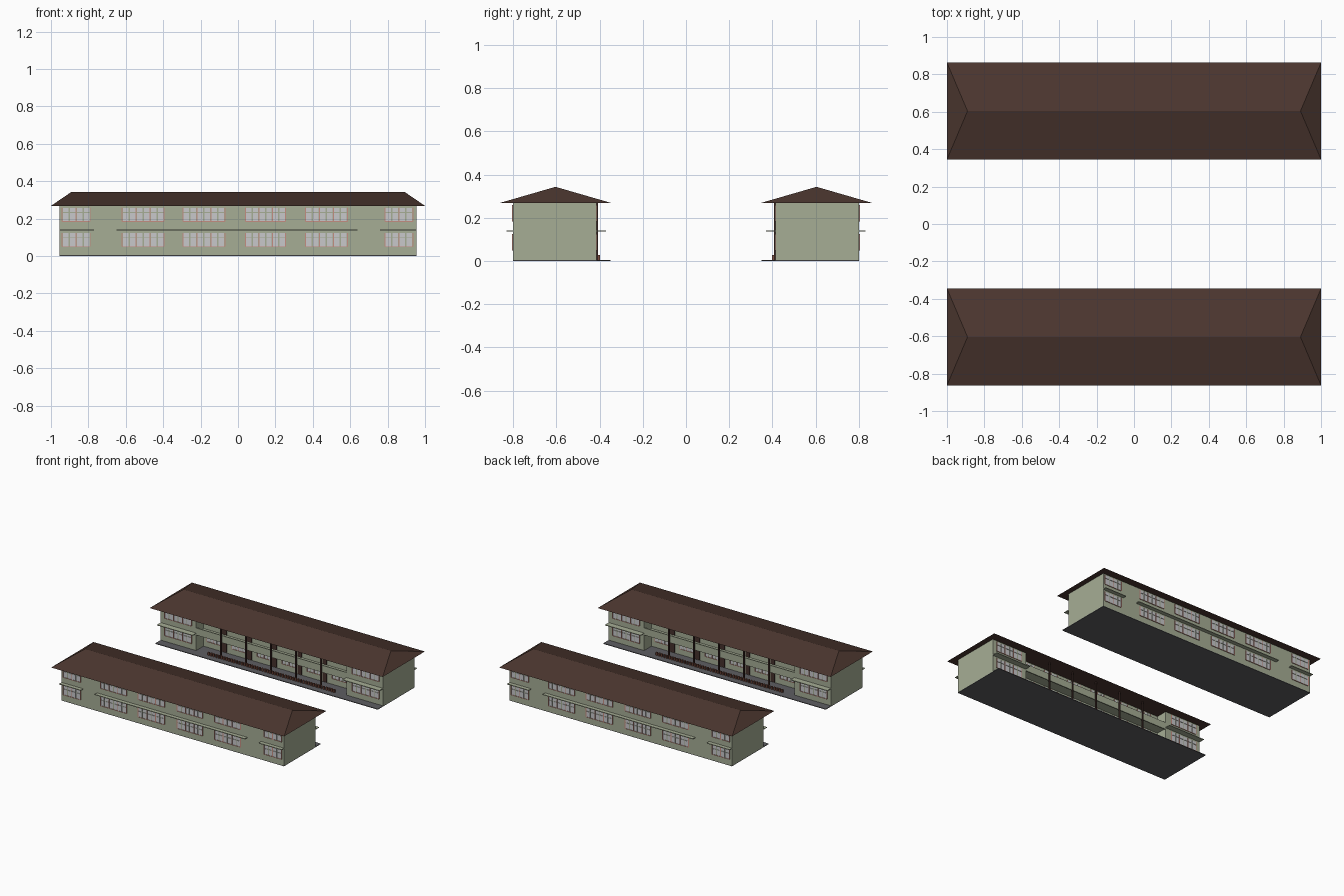
import bpy, bmesh, math
from mathutils import Matrix

if "Cube" in bpy.data.objects:
    bpy.data.objects.remove(bpy.data.objects["Cube"])


def material(name, rgb):
    m = bpy.data.materials.new(name)
    m.use_nodes = True
    colour = (*rgb, 1)
    m.diffuse_color = colour
    bsdf = m.node_tree.nodes["Principled BSDF"]
    bsdf.inputs["Base Color"].default_value = colour
    bsdf.inputs["Roughness"].default_value = 0.9
    return m


WALL = material("pale green wall", (0.38, 0.42, 0.3))
ROOF = material("dark brown roof", (0.07, 0.037, 0.028))
STONE = material("dark grey paving", (0.11, 0.11, 0.12))
PANE = material("pale window", (0.58, 0.58, 0.6))
FRAME = material("pink frame", (0.55, 0.27, 0.22))
DOOR = material("dark door", (0.06, 0.03, 0.025))
BRICK = material("red brown brick", (0.2, 0.075, 0.05))

OUTER, INNER, RECESS = -0.80, -0.415, -0.505
END, C0, C1 = 0.955, -0.64, 0.65
FLOORS = (0.0, 0.135)


def place(name, bm, mat):
    """Use one mesh for both facing blocks, the second turned half round."""
    bmesh.ops.recalc_face_normals(bm, faces=bm.faces)
    mesh = bpy.data.meshes.new(name)
    bm.to_mesh(mesh)
    bm.free()
    mesh.materials.append(mat)
    for side, turn in (("front", 0), ("back", math.pi)):
        ob = bpy.data.objects.new(f"{side}_{name}", mesh)
        ob.rotation_euler.z = turn
        bpy.context.collection.objects.link(ob)


def boxes(name, items, mat):
    bm = bmesh.new()
    for x0, x1, y0, y1, z0, z1 in items:
        m = Matrix.Translation(((x0 + x1) / 2, (y0 + y1) / 2, (z0 + z1) / 2))
        m = m @ Matrix.Diagonal((x1 - x0, y1 - y0, z1 - z0, 1))
        bmesh.ops.create_cube(bm, size=1, matrix=m)
    place(name, bm, mat)


# Walls: a U-shaped plan with the gallery recess on the courtyard side
bm = bmesh.new()
plan = [(-END, OUTER), (END, OUTER), (END, INNER), (C1, INNER),
        (C1, RECESS), (C0, RECESS), (C0, INNER), (-END, INNER)]
base = bm.faces.new([bm.verts.new((x, y, 0.004)) for x, y in plan])
ext = bmesh.ops.extrude_face_region(bm, geom=[base])
top = [v for v in ext["geom"] if isinstance(v, bmesh.types.BMVert)]
bmesh.ops.translate(bm, verts=top, vec=(0, 0, 0.266))
place("walls", bm, WALL)

# Hipped roof with a flat soffit
bm = bmesh.new()
eave = [bm.verts.new((x, y, 0.268)) for x, y in
        ((-1, -0.863), (1, -0.863), (1, -0.345), (-1, -0.345))]
west, east = (bm.verts.new((x, -0.604, 0.343)) for x in (-0.89, 0.89))
a, b, c, d = eave
for f in ((a, b, c, d), (a, b, east, west), (c, d, west, east), (b, c, east), (d, a, west)):
    bm.faces.new(f)
place("roof", bm, ROOF)

# Paving slab under the block and walkway
boxes("paving", [(-END, END, OUTER, -0.35, 0, 0.005)], STONE)

# Thin sun ledges on both long sides
ledges = [(x0, x1, OUTER - 0.03, OUTER, 0.136, 0.141)
          for x0, x1 in ((-END, -0.77), (-0.65, 0.64), (0.76, END))]
ledges += [(x0, x1, INNER, INNER + 0.045, 0.136, 0.141)
           for x0, x1 in ((-END, C0), (C1, END))]
boxes("ledges", ledges, WALL)

# Window groups: pairs of panes with transoms and thin frame strips
panes, frames = [], []


def window(x0, x1, count, y, out, floor):
    step = (x1 - x0) / count
    ys = sorted((y - 0.001 * out, y + 0.003 * out))
    fs = sorted((y - 0.001 * out, y + 0.005 * out))
    for i in range(count):
        left = x0 + i * step + 0.004
        right = left + step - 0.008
        panes.append((left, right, *ys, floor + 0.052, floor + 0.095))
        panes.append((left, right, *ys, floor + 0.1, floor + 0.122))
    for i in range(0, count + 1, 2):
        x = x0 + i * step
        frames.append((x - 0.0025, x + 0.0025, *fs, floor + 0.05, floor + 0.124))
    frames.append((x0, x1, *fs, floor + 0.048, floor + 0.051))


doors, posts = [], []
bays = 6
pitch = (C1 - C0) / bays
for floor in FLOORS:
    for x0, x1, n in ((-0.94, -0.79, 4), (-0.62, -0.395, 6), (-0.295, -0.07, 6),
                      (0.04, 0.255, 6), (0.36, 0.585, 6), (0.785, 0.935, 4)):
        window(x0, x1, n, OUTER, -1, floor)
    # Courtyard end bays
    window(0.69, 0.92, 6, INNER, 1, floor)
    window(-0.92, -0.69, 6, INNER, 1, floor)
    # Gallery rooms, each with a door and a window
    for i in range(bays):
        x = C0 + i * pitch
        window(x + 0.065, x + 0.185, 4, RECESS, 1, floor)
        doors.append((x + 0.015, x + 0.052, RECESS - 0.001, RECESS + 0.004,
                      floor + 0.008, floor + 0.11))
boxes("window_panes", panes, PANE)
boxes("window_frames", frames, FRAME)
boxes("doors", doors, DOOR)

# Upper gallery floor and parapet
boxes("gallery", [(C0, C1, RECESS, INNER, 0.132, 0.142),
                  (C0, C1, INNER - 0.008, INNER, 0.125, 0.18)], WALL)

# Gallery posts
for i in range(1, bays):
    x = C0 + i * pitch
    posts.append((x - 0.005, x + 0.005, INNER - 0.002, INNER + 0.008, 0.005, 0.269))
boxes("gallery_posts", posts, DOOR)

# Low brick edging along the walkway
count = 50
gap = 1.1 / count
boxes("brick_edging", [(-0.55 + i * gap, -0.538 + i * gap, -0.41, -0.398, 0.004, 0.028)
                       for i in range(count)], BRICK)
